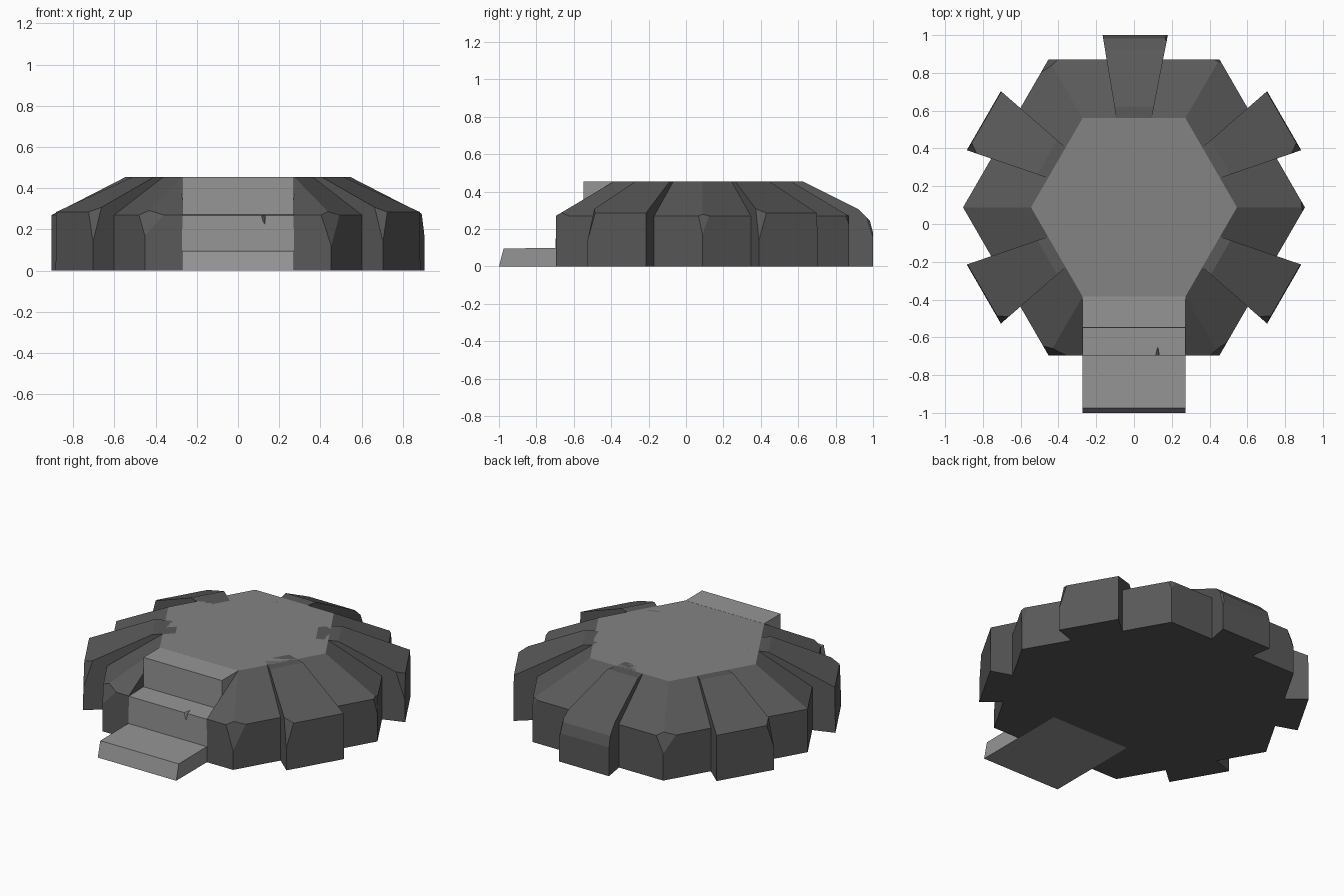
import bpy, bmesh
from math import cos, sin, radians
from mathutils import Vector

if "Cube" in bpy.data.objects:
    bpy.data.objects.remove(bpy.data.objects["Cube"])

CY = 0.088          # centre of the hexagon in y


def material(name, v):
    m = bpy.data.materials.new(name)
    m.diffuse_color = (v, v, v, 1)
    m.use_nodes = True
    m.node_tree.nodes["Principled BSDF"].inputs["Base Color"].default_value = m.diffuse_color
    return m


DARK = material("dark_stone", 0.10)
FLOOR = material("floor_stone", 0.23)
LIGHT = material("light_stone", 0.30)


def polar(r, deg, z):
    a = radians(deg)
    return Vector((r * cos(a), CY + r * sin(a), z))


def loft(bm, rings):
    """Closed solid through rings with equal point counts."""
    rows = [[bm.verts.new(p) for p in ring] for ring in rings]
    n = len(rows[0])
    for a, b in zip(rows, rows[1:]):
        for i in range(n):
            bm.faces.new((a[i], a[(i + 1) % n], b[(i + 1) % n], b[i]))
    bm.faces.new(rows[0][::-1])
    bm.faces.new(rows[-1])
    bmesh.ops.recalc_face_normals(bm, faces=bm.faces[:])


def chip(bm, point, deg, depth, up):
    """Slice a corner off a convex solid; the cut faces deg and leans up."""
    a = radians(deg)
    n = Vector((cos(a), sin(a), up))
    co = Vector(point) - Vector((cos(a), sin(a), 0)) * depth
    res = bmesh.ops.bisect_plane(bm, geom=bm.verts[:] + bm.edges[:] + bm.faces[:],
                                 plane_co=co, plane_no=n, clear_outer=True)
    cut = [e for e in res["geom_cut"] if isinstance(e, bmesh.types.BMEdge)]
    if cut:
        bmesh.ops.contextual_create(bm, geom=cut)
        bmesh.ops.recalc_face_normals(bm, faces=bm.faces[:])


def finish(bm, name, *mats):
    me = bpy.data.meshes.new(name)
    bm.to_mesh(me)
    bm.free()
    ob = bpy.data.objects.new(name, me)
    bpy.context.collection.objects.link(ob)
    for m in mats:
        me.materials.append(m)
    return ob


def subtract(ob, cutter):
    mod = ob.modifiers.new("cut", "BOOLEAN")
    mod.operation, mod.object, mod.solver = "DIFFERENCE", cutter, "EXACT"
    cutter.hide_render = True
    cutter.hide_set(True)


def slab(name, x0, x1, profile, mat):
    """Extrude a (y, z) profile along x."""
    bm = bmesh.new()
    loft(bm, [[(x, y, z) for y, z in profile] for x in (x0, x1)])
    return finish(bm, name, mat)


# Hexagonal body with sloping shoulders and broken corners
bm = bmesh.new()
loft(bm, [[polar(r, 60 * i, z) for i in range(6)]
          for r, z in ((0.905, 0), (0.905, 0.27), (0.545, 0.455))])
for deg, depth, up in ((120, 0.03, 0.3), (240, 0.035, 0.35), (300, 0.03, 0.2),
                       (0, 0.015, 0.15), (60, 0.012, 0.25)):
    chip(bm, polar(0.905, deg, 0.27), deg + 8, depth, up)
bm.normal_update()
for f in bm.faces:
    f.material_index = int(f.normal.z > 0.95)
body = finish(bm, "hexagon_base", DARK, FLOOR)

# Opening for the stairs
gap = [(-1.2, -0.1), (-0.386, -0.1), (-0.386, 0.7), (-1.2, 0.7)]
subtract(body, slab("stair_gap_cutter", -0.27, 0.27, gap, DARK))

# Front stairs in three steps
stairs = slab("front_stairs", -0.272, 0.272,
              [(-0.385, 0), (-0.385, 0.455), (-0.548, 0.455), (-0.55, 0.272),
               (-0.695, 0.268), (-0.697, 0.098), (-0.975, 0.096), (-1.0, 0)], LIGHT)

# Nick in the middle step edge
bm = bmesh.new()
loft(bm, [[(0.10, -0.72, 0.30), (0.14, -0.72, 0.30), (0.125, -0.62, 0.30)],
          [(0.12, -0.72, 0.22), (0.135, -0.72, 0.22), (0.13, -0.70, 0.22)]])
subtract(stairs, finish(bm, "step_nick_cutter", LIGHT))

# Tapered buttresses on the five other sides
SIDE = [(0.40, 0), (0.40, 0.455), (0.53, 0.455), (0.915, 0.285), (0.918, 0)]
BACK = [(0.40, 0), (0.40, 0.455), (0.535, 0.455), (0.835, 0.305),
        (0.895, 0.245), (0.912, 0.18), (0.912, 0)]
for deg, name in ((30, "back_right"), (90, "back"), (150, "back_left"),
                  (210, "front_left"), (330, "front_right")):
    prof = BACK if deg == 90 else SIDE
    u = Vector((cos(radians(deg)), sin(radians(deg)), 0))
    v = Vector((-u.y, u.x, 0))
    bm = bmesh.new()
    loft(bm, [[Vector((0, CY, z)) + u * r + v * s * (0.095 + (r - 0.48) * k)
               for r, z in prof]
              for s, k in ((-1, 0.195), (1, 0.165 if deg == 90 else 0.195))])
    # broken outer corner
    side = -1 if deg in (30, 90, 330) else 1
    tip = Vector((0, CY, 0.28)) + u * 0.915 + v * side * 0.175
    chip(bm, tip, deg + side * 50, 0.03, 0.25)
    finish(bm, name + "_buttress", DARK)
